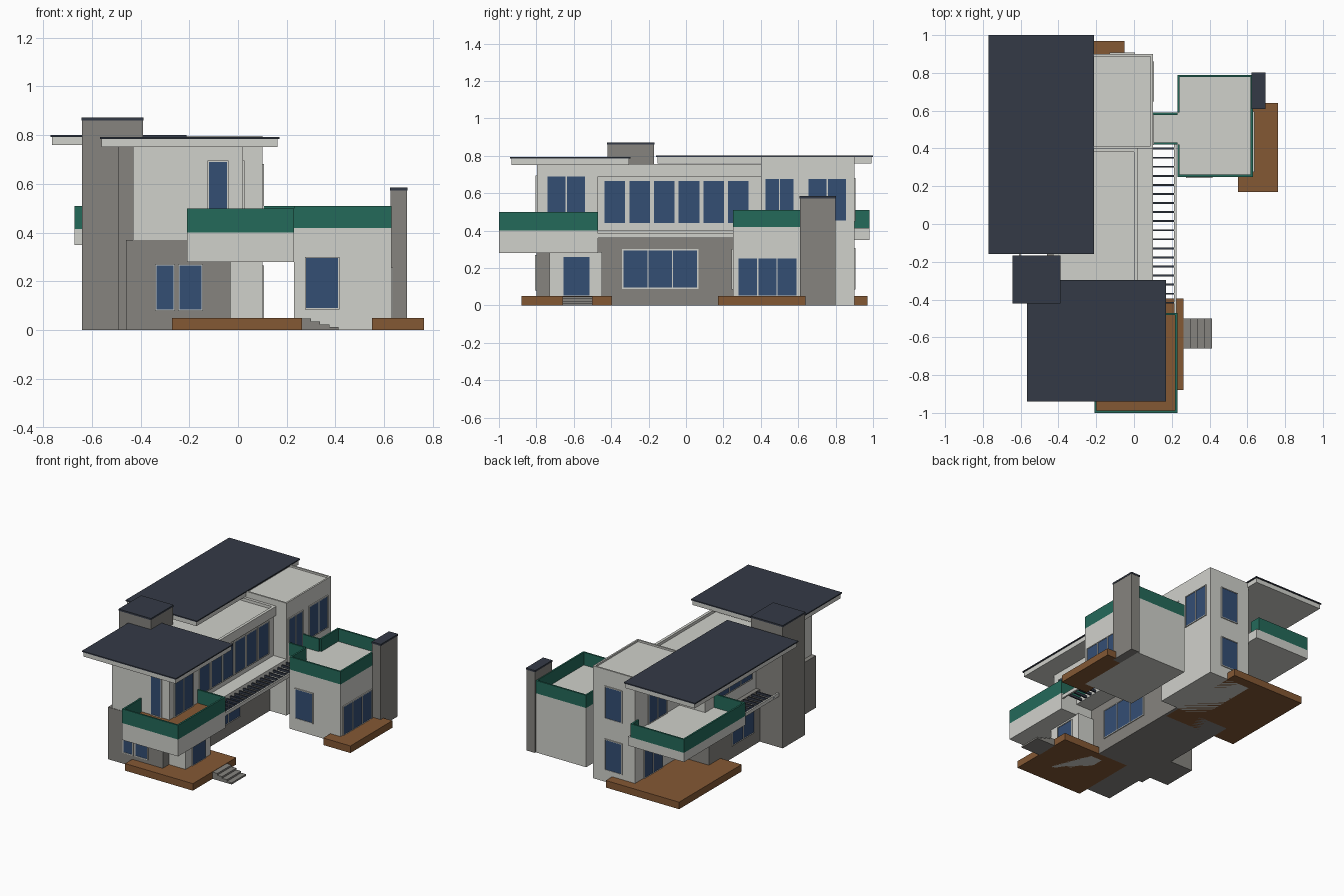
import bpy, bmesh
from mathutils import Vector


def mat(name, r, g, b):
    lin = [((c / 255 + 0.055) / 1.055) ** 2.4 for c in (r, g, b)]
    m = bpy.data.materials.new(name)
    m.diffuse_color = (*lin, 1)
    return m


WHITE = mat("off white render", 208, 209, 203)
GREY = mat("warm grey stone", 134, 132, 127)
SLATE = mat("dark slate", 52, 58, 70)
GREEN = mat("green panel", 36, 106, 90)
WOOD = mat("brown timber", 132, 88, 52)
GLASS = mat("blue glass", 52, 78, 116)


def boxes(name, material, *dims):
    """One object made of boxes, each (x0, x1, y0, y1, z0, z1)."""
    bm = bmesh.new()
    for x0, x1, y0, y1, z0, z1 in dims:
        vs = bmesh.ops.create_cube(bm, size=1)["verts"]
        for v in vs:
            v.co = Vector(((x0 + x1) / 2 + v.co.x * (x1 - x0),
                           (y0 + y1) / 2 + v.co.y * (y1 - y0),
                           (z0 + z1) / 2 + v.co.z * (z1 - z0)))
    me = bpy.data.meshes.new(name)
    bm.to_mesh(me)
    bm.free()
    me.materials.append(material)
    ob = bpy.data.objects.new(name, me)
    bpy.context.collection.objects.link(ob)
    return ob


def rim(x0, x1, y0, y1, z0, z1, t):
    """Four low walls around a rectangle."""
    return [(x0, x1, y0, y0 + t, z0, z1), (x0, x1, y1 - t, y1, z0, z1),
            (x0, x0 + t, y0 + t, y1 - t, z0, z1), (x1 - t, x1, y0 + t, y1 - t, z0, z1)]


def window(name, axis, sign, pos, a0, a1, z0, z1, panes=1):
    """Thin glass plate and slim frame on a wall facing sign * axis."""
    def plate(u0, u1, w0, w1, d):
        p = sorted((pos - sign * 0.002, pos + sign * d))
        return (*p, u0, u1, w0, w1) if axis == "x" else (u0, u1, *p, w0, w1)
    f = 0.006
    boxes(name + "_glass", GLASS, plate(a0, a1, z0, z1, 0.004))
    bars = [plate(a0 - f, a1 + f, z0 - f, z0, 0.007), plate(a0 - f, a1 + f, z1, z1 + f, 0.007),
            plate(a0 - f, a0, z0, z1, 0.007), plate(a1, a1 + f, z0, z1, 0.007)]
    for i in range(1, panes):
        c = a0 + (a1 - a0) * i / panes
        bars.append(plate(c - f / 2, c + f / 2, z0, z1, 0.007))
    boxes(name + "_frame", WHITE, *bars)


# Main house: stone ground floor, rendered upper floor
boxes("ground_floor", GREY, (-0.46, -0.03, -0.80, 0.40, 0, 0.37))
boxes("upper_floor", WHITE, (-0.43, 0.0, -0.79, 0.40, 0.37, 0.735),
      (-0.20, 0.02, -0.797, -0.47, 0.37, 0.755), (-0.43, -0.20, -0.797, -0.47, 0.37, 0.755))
boxes("upper_parapet", WHITE, (0.0, 0.02, -0.47, 0.40, 0.69, 0.755),
      (-0.43, 0.0, 0.38, 0.40, 0.735, 0.755))
boxes("upper_ledge", WHITE, (-0.06, 0.10, -0.47, 0.40, 0.36, 0.40))
boxes("entry_block", WHITE, (-0.10, 0.10, -0.73, -0.45, 0, 0.285))
boxes("stone_fin", GREY, (-0.49, -0.425, -0.50, -0.40, 0, 0.755))

# Rear block, two storeys
boxes("rear_block", WHITE, (-0.23, 0.10, 0.40, 0.90, 0, 0.785),
      *rim(-0.23, 0.10, 0.40, 0.90, 0.785, 0.797, 0.012))

# Side block with roof terrace and bridge
boxes("side_block", WHITE, (0.23, 0.63, 0.25, 0.79, 0, 0.42))
boxes("bridge", WHITE, (0.10, 0.23, 0.42, 0.59, 0.36, 0.42))
t = 0.012
boxes("terrace_parapet", GREEN,
      (0.23, 0.63, 0.25, 0.25 + t, 0.42, 0.51), (0.23, 0.63, 0.79 - t, 0.79, 0.42, 0.51),
      (0.63 - t, 0.63, 0.25 + t, 0.79 - t, 0.42, 0.51),
      (0.23, 0.23 + t, 0.25 + t, 0.42, 0.42, 0.51), (0.23, 0.23 + t, 0.59, 0.79 - t, 0.42, 0.51),
      (0.10, 0.23, 0.42, 0.42 + t, 0.42, 0.51), (0.10, 0.23, 0.59 - t, 0.59, 0.42, 0.51))

# Chimneys
for n, x0, x1, y0, y1, h in (("main_chimney", -0.64, -0.39, -0.42, -0.17, 0.86),
                             ("side_chimney", 0.625, 0.693, 0.61, 0.80, 0.573)):
    boxes(n, GREY, (x0, x1, y0, y1, 0, h))
    boxes(n + "_cap", SLATE, (x0 - .002, x1 + .002, y0 - .002, y1 + .002, h, h + 0.012))

# Flat overhanging roofs
for n, x0, x1, y0, y1, z in (("rear_roof", -0.77, -0.212, -0.16, 1.0, 0.793),
                             ("front_roof", -0.567, 0.17, -0.94, -0.297, 0.785)):
    boxes(n + "_fascia", WHITE, (x0 + .007, x1 - .007, y0 + .007, y1 - .007, z - 0.033, z))
    boxes(n + "_top", SLATE, (x0, x1, y0, y1, z, z + 0.008))

# Front balcony
boxes("front_balcony", WHITE, (-0.21, 0.23, -1.0, -0.47, 0.28, 0.40))
boxes("front_balcony_floor", WOOD, (-0.20, 0.22, -0.99, -0.48, 0.399, 0.405))
boxes("front_balcony_parapet", GREEN,
      (-0.21, 0.23, -1.0, -1.0 + t, 0.40, 0.50), (-0.21, -0.21 + t, -1.0 + t, -0.797, 0.40, 0.50),
      (0.23 - t, 0.23, -1.0 + t, -0.47 - t, 0.40, 0.50), (0.02, 0.23, -0.47 - t, -0.47, 0.40, 0.50))

# Rear balcony
boxes("rear_balcony", WHITE, (-0.67, -0.23, 0.29, 0.98, 0.35, 0.415))
boxes("rear_balcony_parapet", GREEN,
      (-0.67, -0.25, 0.98 - t, 0.98, 0.415, 0.51), (-0.67, -0.67 + t, 0.29 + t, 0.98 - t, 0.415, 0.51),
      (-0.67, -0.43, 0.29, 0.29 + t, 0.415, 0.51), (-0.25 - t, -0.25, 0.90, 0.98 - t, 0.415, 0.51))

# Timber decks and entry steps
boxes("front_deck", WOOD, (-0.27, 0.262, -0.88, -0.395, 0, 0.05))
boxes("side_deck", WOOD, (0.55, 0.763, 0.17, 0.64, 0, 0.05))
boxes("rear_deck", WOOD, (-0.625, -0.05, 0.27, 0.97, 0, 0.05))
boxes("entry_steps", GREY, *[(0.26, 0.30 + 0.0375 * i, -0.66, -0.50, 0.036 - 0.012 * i,
                              0.048 - 0.012 * i) for i in range(4)])

# Slatted pergolas on both sides
for n, x0, x1, y0, y1, beam in (("right_pergola", 0.10, 0.225, -0.47, 0.42, 0.213),
                                ("left_pergola", -0.61, -0.46, -0.17, 0.29, -0.61)):
    boxes(n + "_beam", WHITE, (beam, beam + 0.012, y0, y1, 0.36, 0.385))
    count = round((y1 - y0) / 0.048)
    boxes(n + "_slats", SLATE, *[(x0, x1 - 0.01, y0 + 0.048 * i, y0 + 0.048 * i + 0.01, 0.363, 0.38)
                                 for i in range(1, count)])

# Windows and doors: name, axis, direction, wall, from, to, bottom, top, panes
for w in (
    ("front_window_a", "y", -1, -0.80, -0.335, -0.265, 0.085, 0.265, 1),
    ("front_window_b", "y", -1, -0.80, -0.24, -0.15, 0.085, 0.265, 1),
    ("front_balcony_door", "y", -1, -0.797, -0.12, -0.045, 0.41, 0.69, 1),
    ("right_balcony_door", "x", 1, 0.02, -0.74, -0.54, 0.41, 0.69, 2),
    ("entry_door", "x", 1, 0.10, -0.655, -0.515, 0.052, 0.26, 1),
    ("ground_right_window", "x", 1, -0.03, -0.335, 0.06, 0.095, 0.295, 3),
    ("side_front_window", "y", -1, 0.25, 0.28, 0.41, 0.09, 0.295, 1),
    ("side_glass_door", "x", 1, 0.63, 0.28, 0.59, 0.052, 0.25, 3),
    ("bridge_door", "x", 1, 0.10, 0.425, 0.575, 0.425, 0.675, 2),
    ("rear_right_window", "x", 1, 0.10, 0.655, 0.855, 0.455, 0.675, 2),
    ("rear_upper_window", "y", 1, 0.90, -0.125, 0.0, 0.455, 0.675, 1),
    ("rear_lower_window", "y", 1, 0.90, -0.125, 0.0, 0.09, 0.30, 1),
    ("rear_deck_door", "x", -1, -0.23, 0.60, 0.80, 0.052, 0.29, 2),
    ("rear_balcony_door", "x", -1, -0.23, 0.55, 0.75, 0.42, 0.675, 2),
    ("left_upper_window", "x", -1, -0.43, -0.12, 0.26, 0.46, 0.67, 3),
    ("left_lower_window", "x", -1, -0.46, -0.10, 0.14, 0.095, 0.295, 2),
):
    window(*w)
for i in range(6):
    y = -0.38 + 0.132 * i
    window(f"gallery_window_{i + 1}", "x", 1, 0.0, y - 0.055, y + 0.055, 0.44, 0.665)
